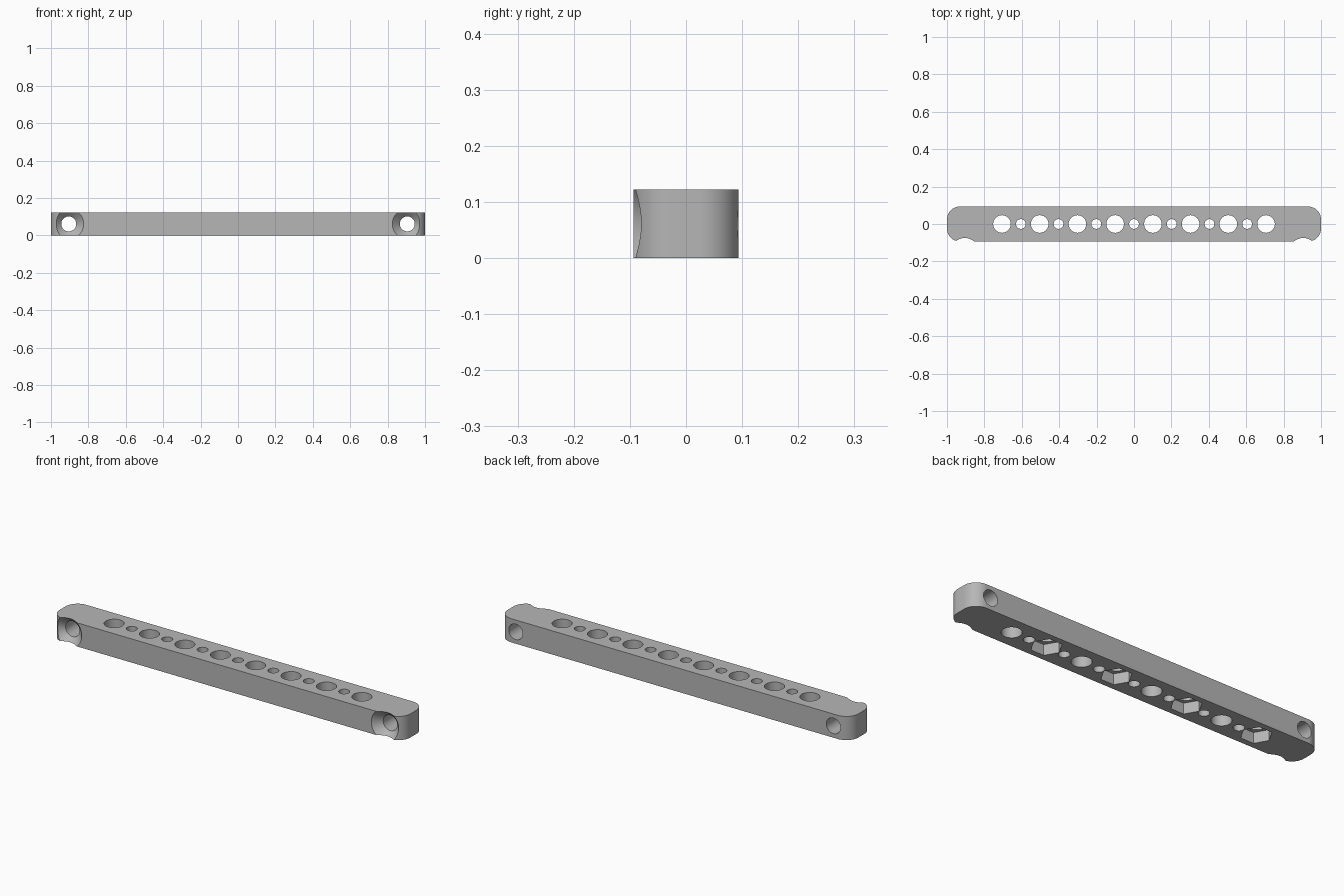
import bpy, bmesh, math
from mathutils import Matrix

if "Cube" in bpy.data.objects:
    bpy.data.objects.remove(bpy.data.objects["Cube"])

LENGTH, WIDTH, HEIGHT = 2.0, 0.187, 0.122
PITCH = 0.2017

grey = bpy.data.materials.new("light grey")
grey.use_nodes = True
grey.diffuse_color = (0.47, 0.47, 0.47, 1)
grey.node_tree.nodes["Principled BSDF"].inputs["Base Color"].default_value = (0.47, 0.47, 0.47, 1)


def make_object(name, bm):
    bmesh.ops.recalc_face_normals(bm, faces=bm.faces)
    mesh = bpy.data.meshes.new(name)
    bm.to_mesh(mesh)
    bm.free()
    mesh.materials.append(grey)
    obj = bpy.data.objects.new(name, mesh)
    bpy.context.collection.objects.link(obj)
    return obj


def add_cylinder(bm, x, radius, z_low, z_high, sides=48):
    """Upright cylinder or prism on the centre line."""
    place = Matrix.Translation((x, 0, (z_low + z_high) / 2))
    bmesh.ops.create_cone(bm, cap_ends=True, segments=sides, radius1=radius,
                          radius2=radius, depth=z_high - z_low, matrix=place)


def add_lathe(bm, profile, place, sides=64):
    """Closed solid turned round z from (radius, height) pairs."""
    rings = []
    for radius, height in profile:
        angles = [math.tau * i / sides for i in range(sides)]
        rings.append([bm.verts.new(place @ Matrix.Rotation(a, 4, 'Z') @
                      Matrix.Translation((radius, 0, height)).to_translation())
                      for a in angles])
    for low, high in zip(rings, rings[1:]):
        for i in range(sides):
            j = (i + 1) % sides
            bm.faces.new((low[i], low[j], high[j], high[i]))
    bm.faces.new(rings[0])
    bm.faces.new(rings[-1])


# Bar with rounded vertical corners
bm = bmesh.new()
bmesh.ops.create_cube(bm, size=1, matrix=Matrix.Translation((0, 0, HEIGHT / 2)) @
                      Matrix.Diagonal((LENGTH, WIDTH, HEIGHT, 1)))
upright = [e for e in bm.edges if abs(e.verts[0].co.z - e.verts[1].co.z) > 0.01]
bmesh.ops.bevel(bm, geom=upright, offset=0.07, segments=16, profile=0.5,
                affect='EDGES')
bar = make_object("mounting_bar", bm)

# Row of alternating large and small through holes
holes = bmesh.new()
for i in range(15):
    x = (i - 7) * PITCH / 2
    add_cylinder(holes, x, 0.026 if i % 2 else 0.047, -0.05, HEIGHT + 0.05)

# Hexagonal nut pockets under every second large hole
pockets = bmesh.new()
for i in range(4):
    add_cylinder(pockets, (2 * i - 3.5) * PITCH, 0.073, -0.05, 0.055, sides=6)
# Corners of the hexagons lie along the bar
for v in pockets.verts:
    centre = (round(v.co.x / PITCH + 0.5) - 0.5) * PITCH
    if min(abs(v.co.y - 0.073), abs(v.co.y + 0.073)) < 0.001:
        v.tag = True
if any(v.tag for v in pockets.verts):
    for i in range(4):
        x = (2 * i - 3.5) * PITCH
        group = [v for v in pockets.verts if abs(v.co.x - x) < 0.1]
        bmesh.ops.rotate(pockets, verts=group, cent=(x, 0, 0),
                         matrix=Matrix.Rotation(math.pi / 2, 3, 'Z'))

# Countersunk screw holes running front to back at both ends
screws = bmesh.new()
for side in (-1, 1):
    place = (Matrix.Translation((side * 0.905, -WIDTH / 2, HEIGHT / 2)) @
             Matrix.Rotation(-math.pi / 2, 4, 'X'))
    add_lathe(screws, [(0.13, -0.05), (0.04, 0.04), (0.04, WIDTH + 0.05)], place)

for name, cutter_bm in (("hole_cutter", holes), ("pocket_cutter", pockets),
                        ("screw_cutter", screws)):
    cutter = make_object(name, cutter_bm)
    cutter.hide_render = True
    cut = bar.modifiers.new(name, 'BOOLEAN')
    cut.operation = 'DIFFERENCE'
    cut.solver = 'EXACT'
    cut.object = cutter

# Bake the cuts, then drop the cutters
bpy.context.view_layer.update()
graph = bpy.context.evaluated_depsgraph_get()
finished = bpy.data.meshes.new_from_object(bar.evaluated_get(graph))
cutters = [m.object for m in bar.modifiers]
bar.modifiers.clear()
bar.data = finished
finished.materials.clear()
finished.materials.append(grey)
for poly in finished.polygons:
    poly.material_index = 0
for cutter in cutters:
    bpy.data.objects.remove(cutter)

for obj in bpy.context.selected_objects:
    obj.select_set(False)
bar.select_set(True)
bpy.context.view_layer.objects.active = bar
bpy.ops.object.shade_smooth_by_angle(angle=math.radians(30))
